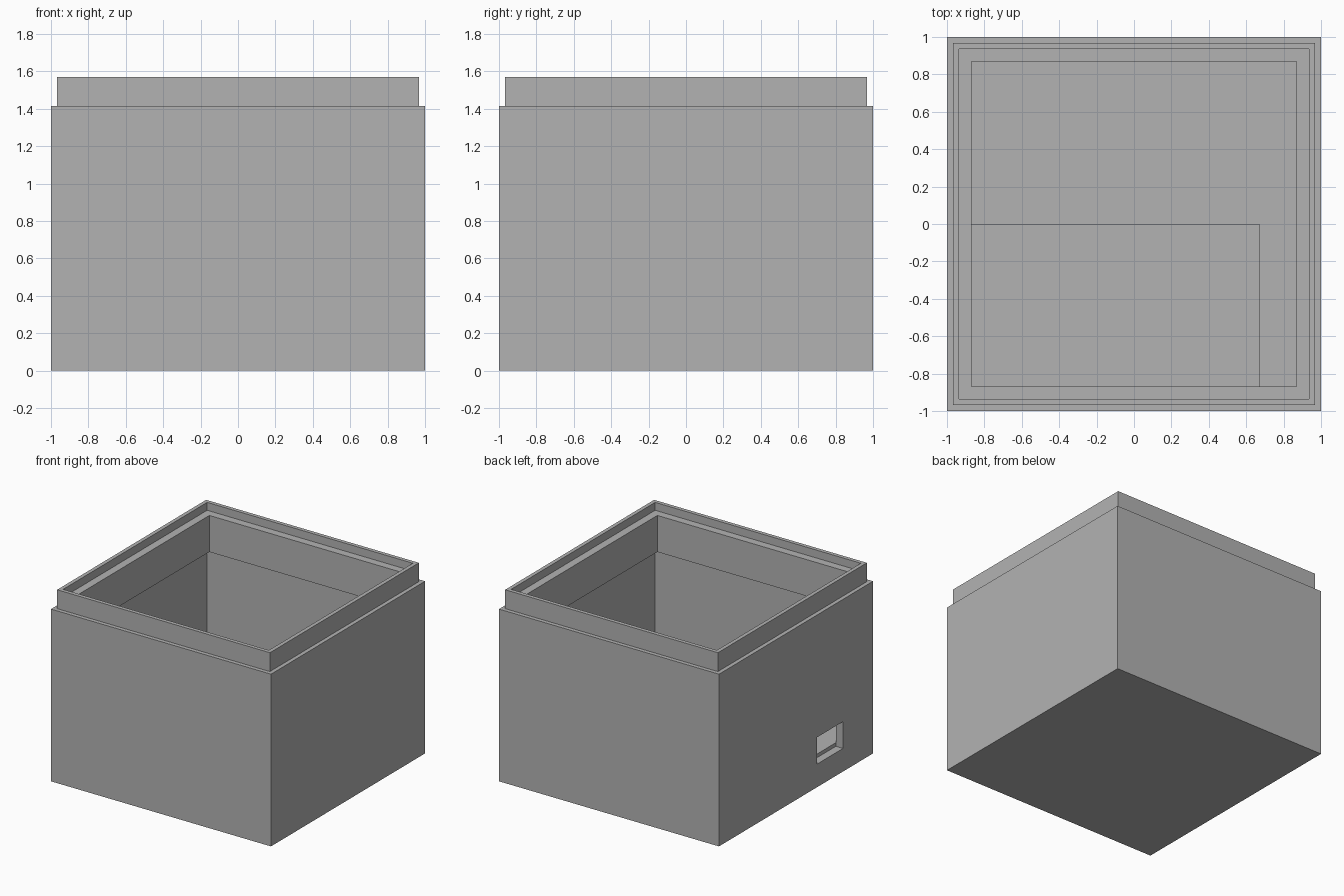
import bpy
import bmesh

cube = bpy.data.objects.get("Cube")
if cube:
    bpy.data.objects.remove(cube, do_unlink=True)

GREY = (0.45, 0.45, 0.45, 1.0)
WALL = 0.935    # inner half width of the cavity
FLOOR = 0.065   # floor thickness

plastic = bpy.data.materials.new("grey plastic")
plastic.use_nodes = True
plastic.diffuse_color = GREY
plastic.node_tree.nodes["Principled BSDF"].inputs["Base Color"].default_value = GREY


def add_object(name, bm):
    bmesh.ops.recalc_face_normals(bm, faces=bm.faces)
    mesh = bpy.data.meshes.new(name)
    bm.to_mesh(mesh)
    bm.free()
    mesh.materials.append(plastic)
    obj = bpy.data.objects.new(name, mesh)
    bpy.context.collection.objects.link(obj)
    return obj


def add_box(name, low, high):
    bm = bmesh.new()
    bmesh.ops.create_cube(bm, size=1)
    for v in bm.verts:
        v.co = [(a + b) / 2 + c * (b - a) for a, b, c in zip(low, high, v.co)]
    return add_object(name, bm)


def add_square_shell(name, profile):
    """Sweep a (half width, height) profile around a square and cap both ends."""
    bm = bmesh.new()
    corners = ((-1, -1), (1, -1), (1, 1), (-1, 1))
    rings = [[bm.verts.new((x * r, y * r, z)) for x, y in corners] for r, z in profile]
    for a, b in zip(rings, rings[1:]):
        for i in range(4):
            j = (i + 1) % 4
            bm.faces.new((a[i], a[j], b[j], b[i]))
    bm.faces.new(rings[0])
    bm.faces.new(rings[-1])
    return add_object(name, bm)


# Case: outer wall, stepped lip, inner ledge with thick band, cavity
case = add_square_shell("case", [
    (1, 0), (1, 1.415),
    (0.967, 1.415), (0.967, 1.57),
    (WALL, 1.57), (WALL, 1.505),
    (0.87, 1.505), (0.87, 1.205),
    (WALL, 1.205), (WALL, FLOOR),
])

# Cable port through the right-hand wall
cutter = add_box("port_cutter", (-1.1, -0.61, 0.19), (-0.9, -0.27, 0.41))
cutter.hide_render = True
cut = case.modifiers.new("port", "BOOLEAN")
cut.operation = "DIFFERENCE"
cut.solver = "EXACT"
cut.object = cutter
bpy.context.view_layer.objects.active = case
bpy.ops.object.modifier_apply(modifier=cut.name)
bpy.data.objects.remove(cutter, do_unlink=True)

# Raised platform on the floor, level with the port
add_box("platform", (-WALL, -WALL, FLOOR), (0.67, 0, 0.22))
